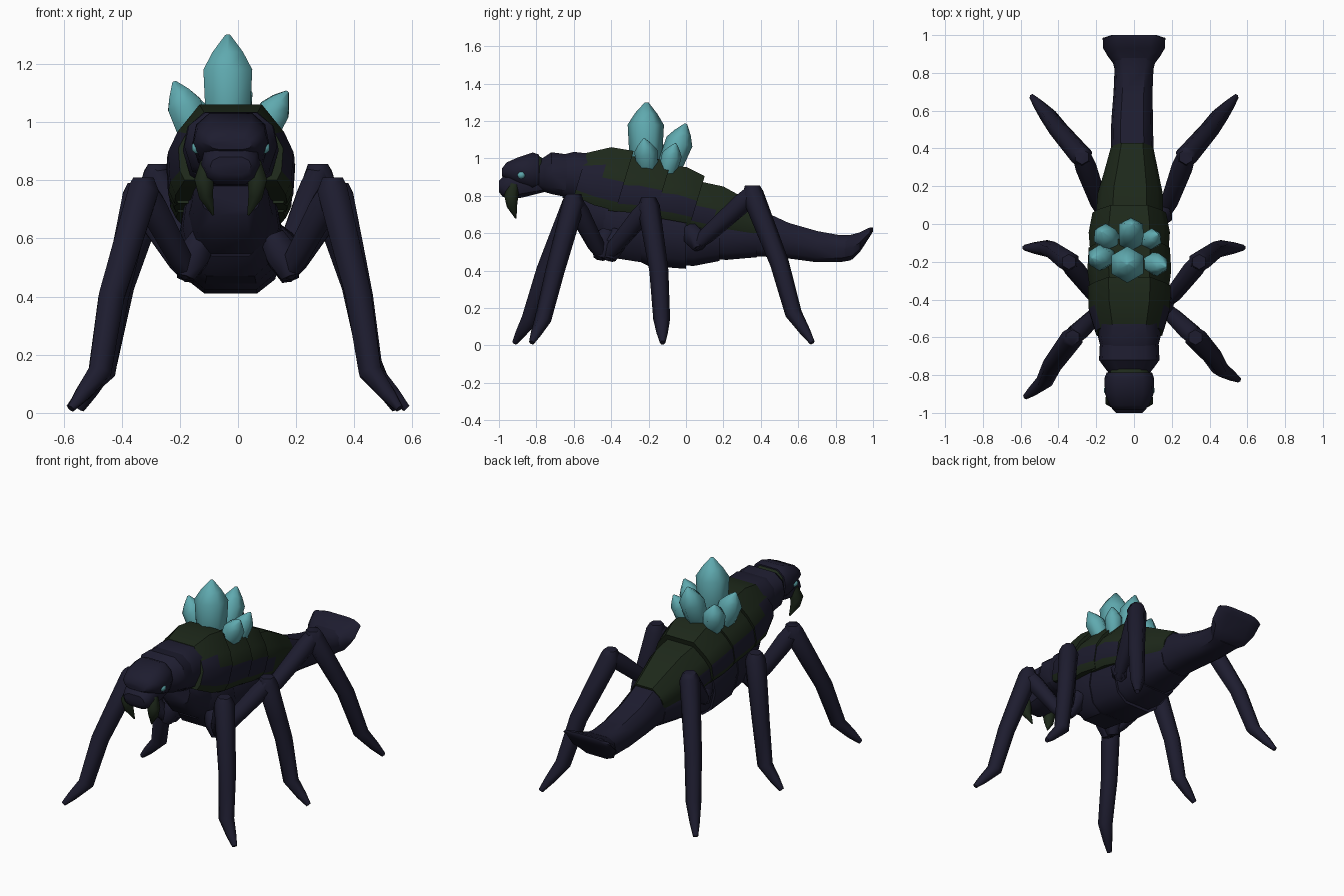
import bpy, bmesh, math
from mathutils import Vector


def mat(name, c):
    m = bpy.data.materials.new(name)
    m.diffuse_color = (*c, 1)
    return m


NAVY = mat("dark navy chitin", (0.0125, 0.0118, 0.0285))
GREEN = mat("dark green shell", (0.0125, 0.0215, 0.0105))
TEAL = mat("teal crystal", (0.115, 0.40, 0.43))

ROUND = [(.55, 1), (.9, .8), (1, .48), (.85, .15), (.5, 0)]
DOME = [(.5, 1), (.85, .70), (1, .48), (.97, .14), (.88, 0)]


def skin(name, rings, mats, rule=None, angle=40):
    """Join rings of equal point count into a closed skin."""
    bm = bmesh.new()
    vs = [[bm.verts.new(p) for p in r] for r in rings]
    n = len(vs[0])
    for i in range(len(vs) - 1):
        for j in range(n):
            k = (j + 1) % n
            f = bm.faces.new((vs[i][j], vs[i][k], vs[i + 1][k], vs[i + 1][j]))
            f.material_index = rule(i, j) if rule else 0
    bm.faces.new(vs[0])
    bm.faces.new(vs[-1][::-1])
    bmesh.ops.recalc_face_normals(bm, faces=bm.faces)
    me = bpy.data.meshes.new(name)
    bm.to_mesh(me)
    bm.free()
    for m in mats:
        me.materials.append(m)
    ob = bpy.data.objects.new(name, me)
    bpy.context.collection.objects.link(ob)
    bpy.ops.object.select_all(action='DESELECT')
    ob.select_set(True)
    bpy.context.view_layer.objects.active = ob
    bpy.ops.object.shade_smooth_by_angle(angle=math.radians(angle))
    return ob


def loft(name, rows, mats, section=ROUND, slant=0.0, rule=None):
    """Rows are (y, centre x, half width, bottom z, top z)."""
    rings = []
    for y, cx, w, zb, zt in rows:
        side = [(a * w, zb + b * (zt - zb)) for a, b in section]
        pts = side + [(-x, z) for x, z in reversed(side)]
        rings.append([(cx + x, y - slant * (zt - z), z) for x, z in pts])
    return skin(name, rings, mats, rule)


def tube(name, path, radii, m, sides=6, angle=62):
    """Tapered faceted tube along a path."""
    P = [Vector(p) for p in path]
    rings = []
    for i, p in enumerate(P):
        d = (P[min(i + 1, len(P) - 1)] - P[max(i - 1, 0)]).normalized()
        ref = Vector((0, 1, 0)) if abs(d.y) < .9 else Vector((1, 0, 0))
        u = d.cross(ref).normalized()
        v = d.cross(u)
        rings.append([p + radii[i] * (math.cos(t) * u + math.sin(t) * v)
                      for t in (2 * math.pi * (s + .5) / sides for s in range(sides))])
    return skin(name, rings, [m], angle=angle)


C = -0.025
# Back shell: four overlapping plates with navy side patches
plates = [
    [(-.53, C, .18, .80, 1.03), (-.40, C, .215, .75, 1.06), (-.28, C, .22, .72, 1.04)],
    [(-.33, C, .205, .72, 1.01), (-.20, C, .222, .71, 1.01), (-.08, C, .215, .69, .98)],
    [(-.13, C, .205, .69, .96), (0, C, .215, .67, .955), (.10, C, .195, .65, .905)],
    [(.06, C, .18, .64, .88), (.20, -.02, .172, .61, .85),
     (.30, -.015, .145, .60, .795), (.43, -.01, .112, .58, .725)],
]
patches = [{0: (1, 2, 6, 7), 1: (2, 6)}, {0: (2, 6), 1: (2, 6)},
           {0: (2, 6), 1: (2, 6)}, {0: (2, 6)}]
for n, (rows, pt) in enumerate(zip(plates, patches)):
    loft(f"back_plate_{n + 1}", rows, [GREEN, NAVY], DOME, .3,
         lambda i, j, pt=pt: int(j in pt.get(i, ())))

# Belly plates
belly = [
    [(-.60, C, .11, .68, .86), (-.52, C, .135, .58, .86), (-.43, C, .145, .53, .84)],
    [(-.46, C, .13, .54, .84), (-.40, C, .165, .47, .82), (-.24, C, .175, .445, .80)],
    [(-.27, C, .16, .46, .80), (-.20, C, .18, .425, .78), (.0, C, .18, .41, .74)],
    [(-.02, C, .165, .43, .74), (.04, C, .175, .425, .72), (.18, -.02, .158, .452, .70)],
    [(.14, -.02, .145, .46, .72), (.22, -.015, .15, .458, .70), (.38, -.01, .112, .472, .68)],
]
for n, rows in enumerate(belly):
    loft(f"belly_plate_{n + 1}", rows, [NAVY])

# Tail with flared tip
loft("tail", [(.30, -.01, .11, .48, .74), (.42, -.01, .113, .475, .715), (.55, -.01, .11, .465, .655),
              (.70, -.005, .103, .445, .612), (.82, 0, .103, .445, .59),
              (.88, 0, .118, .455, .592)], [NAVY])
loft("tail_fan", [(.84, 0, .103, .45, .58), (.89, 0, .14, .46, .594),
                  (.93, 0, .163, .50, .605), (.985, 0, .166, .585, .632),
                  (1.0, 0, .12, .61, .632)], [NAVY])

# Neck collar and head
loft("neck_rear", [(-.66, C, .15, .79, 1.02), (-.60, C, .165, .78, 1.035),
                   (-.46, C, .16, .76, 1.02)], [NAVY])
loft("neck_front", [(-.80, C, .10, .84, .98), (-.755, C, .135, .82, 1.01), (-.72, C, .16, .81, 1.033),
                    (-.62, C, .155, .79, 1.02)], [NAVY])
loft("head", [(-.985, C, .075, .905, .945), (-.96, C, .105, .89, .978), (-.90, C, .128, .86, 1.005),
              (-.82, C, .132, .83, 1.032), (-.785, C, .12, .84, 1.02)], [NAVY])
loft("snout", [(-1.0, C, .07, .82, .88), (-.98, C, .09, .795, .90), (-.94, C, .102, .785, .93),
               (-.88, C, .10, .79, .93), (-.76, C, .09, .82, .9)], [NAVY])
loft("head_rear_trim", [(-.79, C, .112, .84, 1.015), (-.765, C, .10, .86, 1.0)], [GREEN])

# Six legs: coxa, thigh, shin and foot
legs = {
    "front": [(.12, -.42, .60), (.18, -.46, .495), (.325, -.60, .765),
              (.415, -.70, .40), (.455, -.765, .14), (.555, -.825, .015)],
    "middle": [(.12, -.36, .60), (.18, -.41, .49), (.345, -.20, .745),
               (.42, -.145, .40), (.46, -.13, .14), (.58, -.125, .015)],
    "rear": [(.11, .02, .62), (.17, .07, .55), (.275, .355, .81),
             (.40, .50, .44), (.455, .575, .17), (.54, .675, .015)],
}
for pos, pts in legs.items():
    for side, s in (("right", 1), ("left", -1)):
        p = [Vector((s * x, y, z)) for x, y, z in pts]
        if pos == "front" and s < 0:  # left front foot steps further forward
            for i, dy in ((3, -.05), (4, -.07), (5, -.09)):
                p[i] += Vector((-.02, dy, 0))
        nm = f"{pos}_{side}_leg"
        tube(nm + "_coxa", [p[0], p[0].lerp(p[1], .6), p[1] + Vector((0, 0, -.03))],
             [.05, .065, .035], NAVY)
        tube(nm + "_thigh", [p[1] - (p[2] - p[1]) * .08, p[1].lerp(p[2], .15),
                             p[1].lerp(p[2], .8), p[2]], [.028, .046, .056, .05], NAVY)
        tube(nm + "_shin", [p[2] + Vector((0, 0, .045)), p[2], p[2].lerp(p[3], .6), p[3],
                            p[4], p[4].lerp(p[5], .6), p[5]],
             [.040, .060, .055, .051, .045, .030, .015], NAVY)

# Mandibles and eyes
for side, s in (("right", 1), ("left", -1)):
    tube(f"{side}_mandible", [(C + s * .08, -.92, .86), (C + s * .092, -.935, .80),
                              (C + s * .085, -.93, .745), (C + s * .06, -.91, .68)],
         [.028, .038, .028, .004], GREEN)
    tube(f"{side}_eye", [(C + s * .095, -.88, .912), (C + s * .124, -.88, .912),
                         (C + s * .134, -.88, .912)], [.025, .022, .010], TEAL)

# Crystal cluster: base, widest point and tip of each, with radius
crystals = [
    ((-.035, -.215, .92), (-.035, -.215, 1.18), (-.035, -.21, 1.30), .097),
    ((-.02, -.11, .90), (-.015, -.035, 1.09), (-.01, 0, 1.185), .074),
    ((-.13, -.17, .90), (-.185, -.18, 1.06), (-.22, -.18, 1.14), .068),
    ((-.11, -.11, .88), (-.155, -.06, 1.03), (-.17, -.04, 1.10), .066),
    ((.06, -.20, .90), (.125, -.215, 1.04), (.17, -.225, 1.105), .062),
    ((.06, -.11, .88), (.098, -.075, 1.02), (.125, -.055, 1.08), .054),
]
for n, (a, b, c, r) in enumerate(crystals):
    a, b, c = Vector(a), Vector(b), Vector(c)
    tube(f"crystal_{n + 1}", [a, a.lerp(b, .45), b, b.lerp(c, .5), c],
         [r * .74, r * .92, r, r * .62, r * .10], TEAL, 6, 62)
